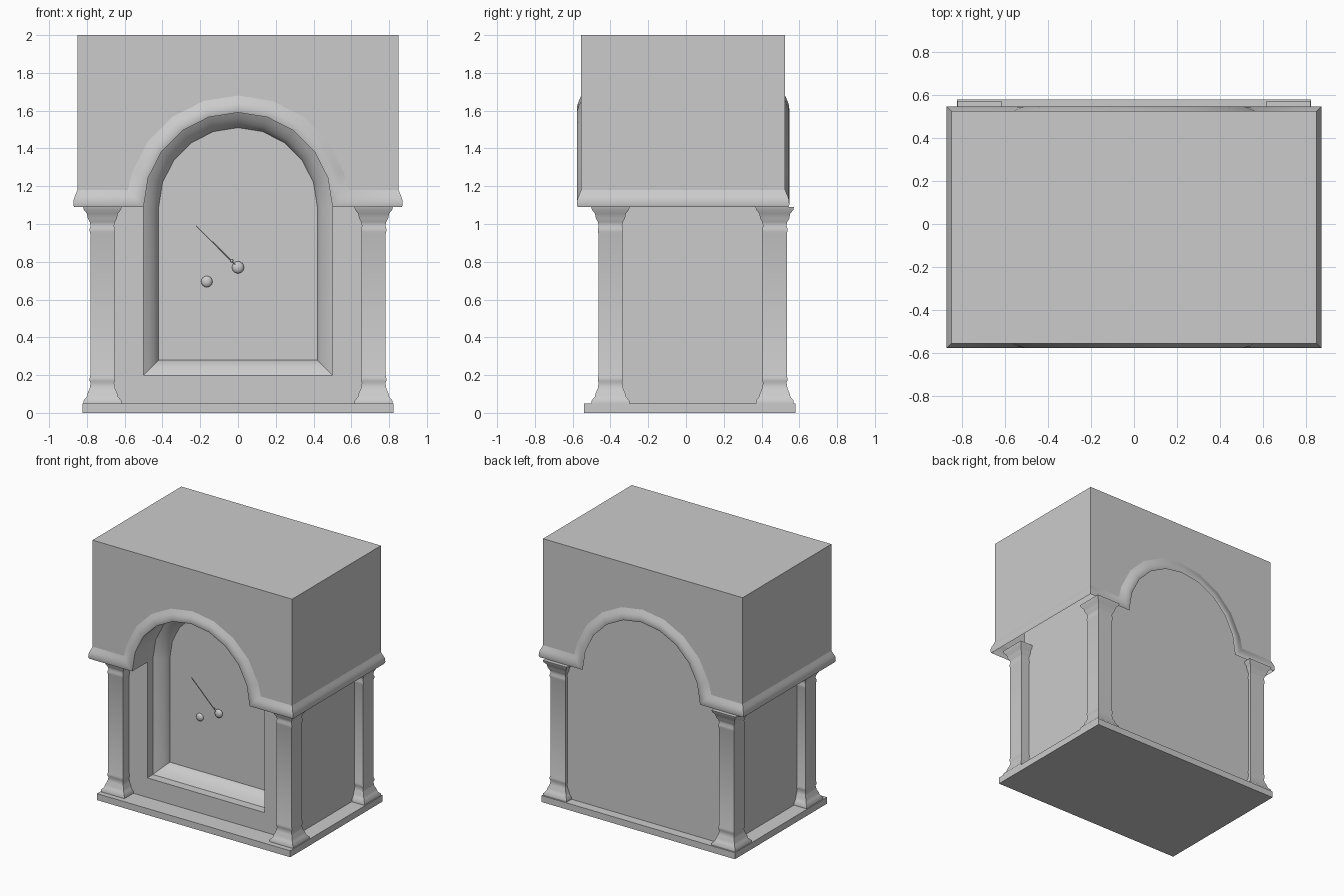
import bpy, bmesh, math
from mathutils import Vector

cube = bpy.data.objects.get("Cube")
if cube:
    bpy.data.objects.remove(cube, do_unlink=True)

stone = bpy.data.materials.new("plain_grey")
stone.use_nodes = True
GREY = (0.6, 0.6, 0.6, 1)
stone.diffuse_color = GREY
stone.node_tree.nodes["Principled BSDF"].inputs["Base Color"].default_value = GREY

SPRING, RADIUS = 1.09, 0.5              # arch spring height and radius
FRONT, PANEL, BACK = -0.39, -0.227, 0.51  # body walls and recessed panel
SIDE, BODY_TOP = 0.71, 1.75


def finish(name, bm, smooth=None):
    bmesh.ops.recalc_face_normals(bm, faces=bm.faces)
    mesh = bpy.data.meshes.new(name)
    bm.to_mesh(mesh)
    bm.free()
    mesh.materials.append(stone)
    ob = bpy.data.objects.new(name, mesh)
    bpy.context.collection.objects.link(ob)
    if smooth:
        bpy.ops.object.select_all(action='DESELECT')
        ob.select_set(True)
        bpy.context.view_layer.objects.active = ob
        bpy.ops.object.shade_smooth_by_angle(angle=math.radians(smooth))
    return ob


def bridge(bm, a, b, closed=True):
    for i in range(len(a) if closed else len(a) - 1):
        j = (i + 1) % len(a)
        bm.faces.new((a[i], a[j], b[j], b[i]))


def add_ring(bm, points):
    return [bm.verts.new(p) for p in points]


def arc(r, ends=None):
    """Arch points from left to right in ten segments."""
    pts = [(-r * math.cos(math.pi * k / 10), SPRING + r * math.sin(math.pi * k / 10))
           for k in range(11)]
    if ends:
        pts[0], pts[-1] = (-ends[0], ends[1]), ends
    return pts


def prism(name, outline, y0, y1):
    bm = bmesh.new()
    a = add_ring(bm, [(x, y0, z) for x, z in outline])
    b = add_ring(bm, [(x, y1, z) for x, z in outline])
    bridge(bm, a, b)
    bm.faces.new(a)
    bm.faces.new(b)
    return finish(name, bm)


def box(name, x, y0, y1, z0, z1):
    return prism(name, [(-x, z0), (x, z0), (x, z1), (-x, z1)], y0, y1)


# Base slab
box("base_slab", 0.823, -0.54, 0.58, 0, 0.05)

# Body: solid back part, and a front wall in two halves around an arched doorway
box("body", SIDE, -0.2, BACK, 0.05, BODY_TOP)
for name, s in (("front_wall_left", 1), ("front_wall_right", -1)):
    jamb = [(s * x, z) for x, z in arc(RADIUS)[5:]]
    prism(name, [(0, BODY_TOP)] + jamb + [(s * RADIUS, 0.2), (0, 0.2), (0, 0.05),
          (s * SIDE, 0.05), (s * SIDE, BODY_TOP)], FRONT, -0.2)

# Recessed arched frame and its panel
bm = bmesh.new()
last = None
for d, y in [(0, FRONT), (0, -0.322), (0.03, -0.302), (0.058, -0.272),
             (0.075, -0.248), (0.08, PANEL)]:
    w = RADIUS - d
    path = [(-w, 0.2 + d)] + arc(w) + [(w, 0.2 + d)]
    ring = add_ring(bm, [(x, y, z) for x, z in path])
    if last:
        bridge(bm, last, ring)
    last = ring
bm.faces.new(last)
finish("arched_frame", bm, 30)


# Upper housing: hollow shell whose moulded lower edge follows the arches
def edge_points(d, o):
    r = RADIUS + d
    corner = (math.sqrt(r * r - d * d), SPRING + d)
    x = 0.85 + o
    path = [(-x, SPRING + d)] + arc(r, corner) + [(x, SPRING + d)]
    return ([(px, -0.555 - o, z) for px, z in path]
            + [(px, 0.525 + o, z) for px, z in reversed(path)])


bm = bmesh.new()
first = last = None
for d, o in [(0, 0.018), (0.012, 0.022), (0.035, 0.021), (0.052, 0.016),
             (0.066, 0.010), (0.09, 0)]:
    ring = add_ring(bm, edge_points(d, o))
    if last:
        bridge(bm, last, ring)
    first, last = first or ring, ring
half = len(first) // 2
reveal = first[1:half - 1]
bridge(bm, reveal, add_ring(bm, [(v.co.x, FRONT, v.co.z) for v in reveal]), closed=False)
finish("housing_moulding", bm, 35)

bm = bmesh.new()
rim = add_ring(bm, edge_points(0.09, 0))
top = add_ring(bm, [(-0.85, -0.555, 2), (0.85, -0.555, 2), (0.85, 0.525, 2), (-0.85, 0.525, 2)])
bm.faces.new(top)
bm.faces.new(rim[:half] + [top[1], top[0]])
bm.faces.new(rim[half:] + [top[3], top[2]])
bm.faces.new((rim[half - 1], rim[half], top[2], top[1]))
bm.faces.new((rim[-1], rim[0], top[0], top[3]))
finish("upper_housing", bm)

# Four square columns with moulded bases and capitals
COLUMN = [(0.1, 0.05), (0.1, 0.065), (0.083, 0.085), (0.078, 0.105), (0.067, 0.13),
          (0.062, 0.16), (0.067, 0.17), (0.067, 0.185), (0.064, 0.195),
          (0.064, 0.95), (0.067, 0.96), (0.067, 0.975), (0.062, 0.99),
          (0.066, 1.01), (0.077, 1.03), (0.082, 1.055), (0.098, 1.075), (0.102, 1.09)]
for side, sx in (("left", 1), ("right", -1)):
    for end, cy in (("front", -0.4), ("back", 0.47)):
        bm = bmesh.new()
        last = None
        for h, z in COLUMN:
            ring = add_ring(bm, [(sx * 0.718 + h * u, cy + h * v, z)
                                 for u, v in ((-1, -1), (1, -1), (1, 1), (-1, 1))])
            if last:
                bridge(bm, last, ring)
            else:
                bm.faces.new(ring)
            last = ring
        bm.faces.new(last)
        finish(f"{end}_{side}_column", bm, 50)

# Low domed knobs and the thin pointer on the panel
for name, x, y, z, r in [("large_knob", 0, -0.235, 0.77, 0.032),
                         ("small_knob", -0.165, PANEL, 0.695, 0.03),
                         ("pointer_joint", -0.033, -0.247, 0.805, 0.008)]:
    bm = bmesh.new()
    bmesh.ops.create_uvsphere(bm, u_segments=12, v_segments=8, radius=r)
    bmesh.ops.scale(bm, verts=bm.verts, vec=(1, 0.6, 1))
    bmesh.ops.translate(bm, verts=bm.verts, vec=(x, y, z))
    finish(name, bm, 60)

tip, root = Vector((-0.222, -0.247, 0.99)), Vector((-0.015, -0.247, 0.785))
bm = bmesh.new()
bmesh.ops.create_cone(bm, cap_ends=True, segments=6, radius1=0.0025, radius2=0.0025,
                      depth=(tip - root).length)
bmesh.ops.rotate(bm, verts=bm.verts,
                 matrix=(tip - root).to_track_quat('Z', 'Y').to_matrix())
bmesh.ops.translate(bm, verts=bm.verts, vec=(tip + root) / 2)
finish("pointer", bm, 60)
